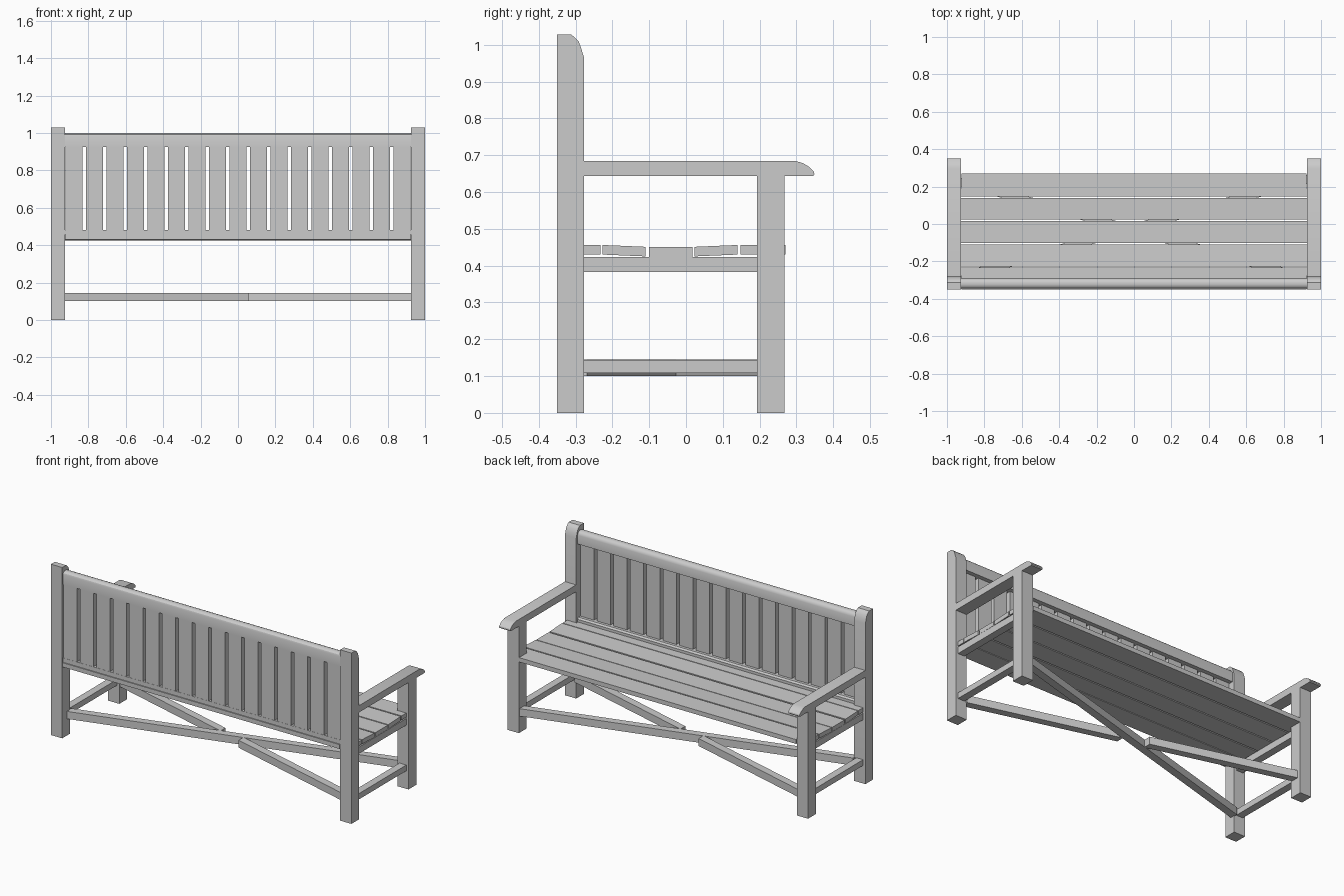
import bpy, bmesh, math
from mathutils import Vector

if "Cube" in bpy.data.objects:
    bpy.data.objects.remove(bpy.data.objects["Cube"])


def prism(name, pts, axis, lo, hi, smooth=False):
    """Extrude a 2D profile along an axis: 'x' takes (y, z), 'z' takes (x, y)."""
    place = (lambda a, b, t: (t, a, b)) if axis == 'x' else (lambda a, b, t: (a, b, t))
    bm = bmesh.new()
    low = [bm.verts.new(place(a, b, lo)) for a, b in pts]
    high = [bm.verts.new(place(a, b, hi)) for a, b in pts]
    bm.faces.new(low)
    bm.faces.new(high)
    n = len(pts)
    for i in range(n):
        j = (i + 1) % n
        bm.faces.new((low[i], low[j], high[j], high[i]))
    bmesh.ops.recalc_face_normals(bm, faces=bm.faces)
    me = bpy.data.meshes.new(name)
    bm.to_mesh(me)
    bm.free()
    ob = bpy.data.objects.new(name, me)
    bpy.context.collection.objects.link(ob)
    if smooth:
        bpy.ops.object.select_all(action='DESELECT')
        ob.select_set(True)
        bpy.context.view_layer.objects.active = ob
        bpy.ops.object.shade_smooth_by_angle(angle=math.radians(30))
    return ob


def rect(a0, a1, b0, b1):
    return [(a0, b0), (a1, b0), (a1, b1), (a0, b1)]


def pair(name, pts, lo, hi, smooth=False):
    """The same x-extruded part on both ends of the bench."""
    prism(name + "_right", pts, 'x', lo, hi, smooth)
    prism(name + "_left", pts, 'x', -hi, -lo, smooth)


# back posts with a rounded front top corner
pair("back_post", [(-0.35, 0), (-0.277, 0), (-0.277, 0.965), (-0.284, 0.988),
                   (-0.291, 1.008), (-0.302, 1.02), (-0.313, 1.028), (-0.35, 1.028)],
     0.925, 1.0, True)

# front posts
pair("front_post", rect(0.193, 0.268, 0, 0.643), 0.925, 1.0)

# armrests with a rounded nose
pair("armrest", [(-0.277, 0.643), (0.345, 0.643), (0.349, 0.648), (0.347, 0.656),
                 (0.335, 0.668), (0.318, 0.678), (0.298, 0.684), (-0.277, 0.684)],
     0.925, 1.0, True)

# side seat supports and lower side stretchers
pair("seat_support", rect(-0.277, 0.193, 0.383, 0.423), 0.94, 0.985)
pair("side_stretcher", rect(-0.277, 0.193, 0.108, 0.143), 0.94, 0.985)

# inner seat slats, dished towards the middle: y range, height at each edge
W, E, T = 0.985, 0.922, 0.026
for i, (y0, y1, z0, z1) in enumerate([(-0.227, -0.11, 0.430, 0.425),
                                      (-0.101, 0.017, 0.424, 0.424),
                                      (0.023, 0.14, 0.425, 0.430)]):
    prism(f"seat_slat_{i + 1}", [(y0, z0), (y1, z1), (y1, z1 + T), (y0, z0 + T)], 'x', -W, W)

# front and rear seat slats, notched around the posts
for name, inner, post, outer in [("front_seat_slat", 0.148, 0.193, 0.27),
                                 ("rear_seat_slat", -0.232, -0.277, -0.35)]:
    prism(name, [(-W, inner), (W, inner), (W, post), (E, post), (E, outer),
                 (-E, outer), (-E, post), (-W, post)], 'z', 0.430, 0.430 + T)

# back rails: rounded top rail and lower rail
prism("top_rail", [(-0.344, 0.925), (-0.29, 0.925), (-0.29, 0.978), (-0.294, 0.988),
                   (-0.301, 0.996), (-0.311, 1.0), (-0.325, 1.0), (-0.334, 0.997),
                   (-0.341, 0.991), (-0.344, 0.982)], 'x', -0.925, 0.925, True)
prism("lower_rail", [(-0.344, 0.456), (-0.29, 0.456), (-0.29, 0.472), (-0.298, 0.482),
                     (-0.344, 0.482)], 'x', -0.925, 0.925)

# upright back slats
for i in range(17):
    x = (i - 8) * 0.1097
    prism(f"back_slat_{i + 1}", rect(x - 0.045, x + 0.045, -0.343, -0.315), 'z', 0.481, 0.926)


# crossed floor braces, halved where they meet
def brace(name, start, end):
    a, b = Vector(start), Vector(end)
    s = 0.0225 / abs((b - a).normalized().x)
    prism(name, [(a.x, a.y - s), (b.x, b.y - s), (b.x, b.y + s), (a.x, a.y + s)],
          'z', 0.10, 0.145)


brace("long_brace", (-0.93, -0.283), (0.93, 0.24))
brace("short_brace_right", (0.93, -0.292), (0.055, -0.049))
brace("short_brace_left", (-0.93, 0.225), (-0.095, -0.007))
